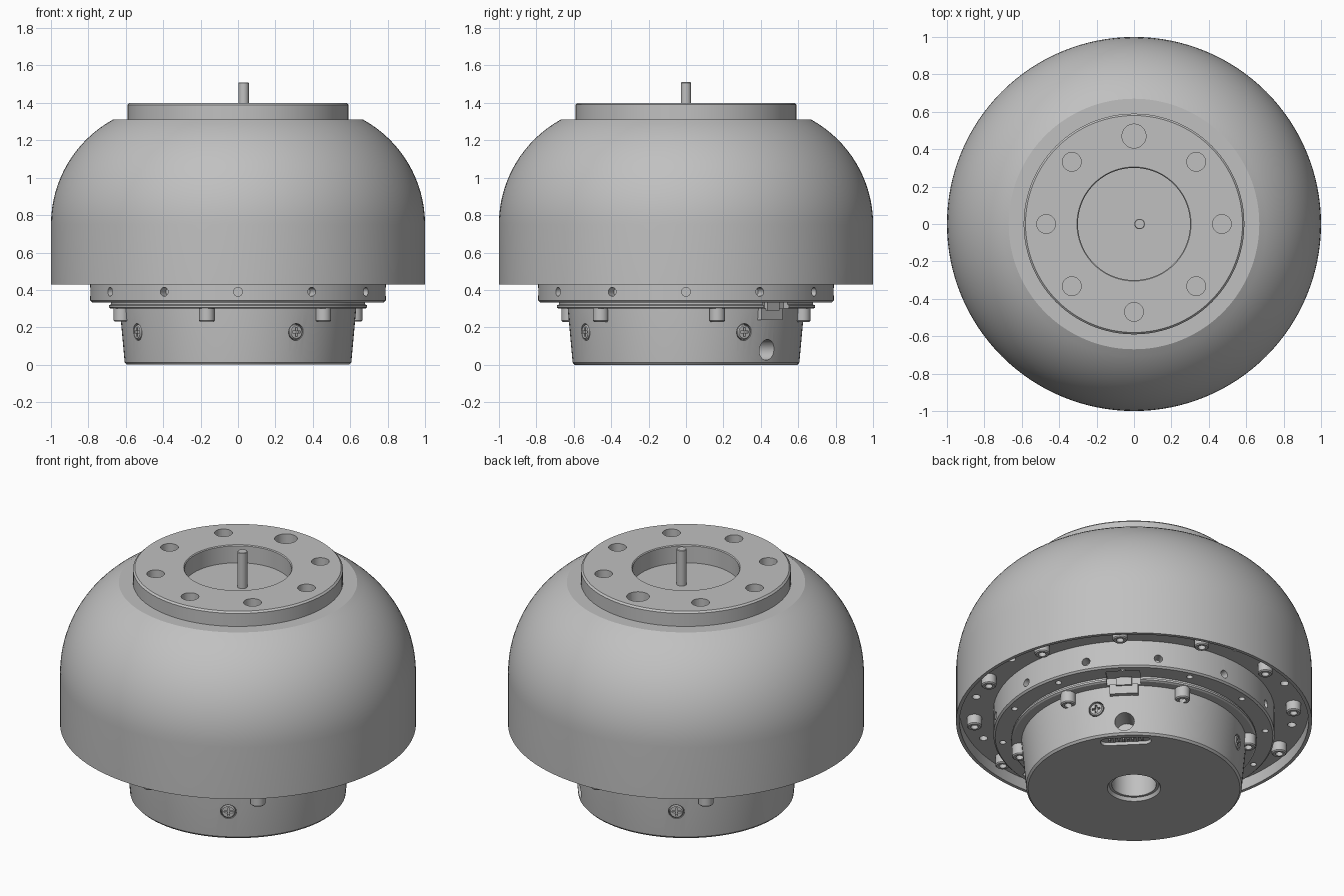
import bpy, bmesh, math
from mathutils import Matrix, Vector

cube = bpy.data.objects.get("Cube")
if cube:
    bpy.data.objects.remove(cube, do_unlink=True)

grey = bpy.data.materials.new("machined_grey")
grey.use_nodes = True
COLOUR = (0.53, 0.53, 0.53, 1)
grey.diffuse_color = COLOUR
grey.node_tree.nodes["Principled BSDF"].inputs["Base Color"].default_value = COLOUR

OUT, DOWN = 90, 180  # tilts that aim local z outwards or downwards


def polar(az, r, z, tilt=0):
    """Position on a circle round the z axis, with local x pointing outwards."""
    return (Matrix.Rotation(math.radians(az), 4, 'Z') @ Matrix.Translation((r, 0, z))
            @ Matrix.Rotation(math.radians(tilt), 4, 'Y'))


def finish(name, bm):
    bmesh.ops.recalc_face_normals(bm, faces=bm.faces)
    mesh = bpy.data.meshes.new(name)
    bm.to_mesh(mesh)
    bm.free()
    mesh.materials.append(grey)
    obj = bpy.data.objects.new(name, mesh)
    bpy.context.collection.objects.link(obj)
    return obj


def lathe(name, profile, steps=96):
    """Revolve a closed (radius, height) outline."""
    bm = bmesh.new()
    vs = [bm.verts.new((r, 0, z)) for r, z in profile]
    edges = [bm.edges.new((a, b)) for a, b in zip(vs, vs[1:] + vs[:1])
             if a.co.x > 0 or b.co.x > 0]
    bmesh.ops.spin(bm, geom=vs + edges, cent=(0, 0, 0), axis=(0, 0, 1),
                   angle=math.tau, steps=steps, use_duplicate=False)
    bmesh.ops.remove_doubles(bm, verts=bm.verts, dist=0.0001)
    return finish(name, bm)


def cylinders(name, items, segments=24):
    """One mesh made of cylinders given as (matrix, radius, depth)."""
    bm = bmesh.new()
    for m, radius, depth in items:
        bmesh.ops.create_cone(bm, cap_ends=True, segments=segments, radius1=radius,
                              radius2=radius, depth=depth, matrix=m)
    return finish(name, bm)


def boxes(name, items):
    """One mesh made of boxes given as (matrix, size)."""
    bm = bmesh.new()
    for m, size in items:
        bmesh.ops.create_cube(bm, size=1, matrix=m @ Matrix.Diagonal((*size, 1)))
    return finish(name, bm)


def prism(name, points, depth, matrix):
    """Flat outline extruded by depth along local z."""
    bm = bmesh.new()
    face = bm.faces.new([bm.verts.new((x, y, 0)) for x, y in points])
    ext = bmesh.ops.extrude_face_region(bm, geom=[face])["geom"]
    bmesh.ops.translate(bm, vec=Vector((0, 0, depth)),
                        verts=[v for v in ext if isinstance(v, bmesh.types.BMVert)])
    bm.transform(matrix)
    return finish(name, bm)


def cut(obj, cutter):
    """Subtract the cutter and discard it."""
    mod = obj.modifiers.new("cut", 'BOOLEAN')
    mod.operation, mod.solver, mod.object = 'DIFFERENCE', 'EXACT', cutter
    bpy.context.view_layer.update()
    graph = bpy.context.evaluated_depsgraph_get()
    mesh = bpy.data.meshes.new_from_object(obj.evaluated_get(graph))
    obj.modifiers.clear()
    obj.data = mesh
    bpy.data.objects.remove(cutter, do_unlink=True)


def copies(obj, matrices):
    """Place the object and linked copies of it."""
    for i, m in enumerate(matrices):
        o = obj
        if i:
            o = bpy.data.objects.new(f"{obj.name}_{i + 1}", obj.data)
            bpy.context.collection.objects.link(o)
        o.matrix_world = m


TWELVE = [30 * i for i in range(12)]

# Domed shell with a recessed underside
R = 0.64
top = math.asin(0.56 / R)
arc = [(1 - R + R * math.cos(top * i / 16), 0.75 + R * math.sin(top * i / 16)) for i in range(17)]
dome = lathe("domed_shell", [(0.585, 0.50), (0.98, 0.50), (0.98, 0.43), (1, 0.43)]
             + arc + [(0.585, 1.31)], 128)
cut(dome, cylinders("cutter", [(polar(a, 0.9, 0.5), 0.024, 0.12) for a in TWELVE]))

# Top mounting ring with eight holes, one of them larger
ring = lathe("mounting_ring", [(0.30, 1.22), (0.59, 1.22), (0.59, 1.39), (0.58, 1.40),
                               (0.305, 1.40), (0.30, 1.395)])
cut(ring, cylinders("cutter", [(polar(45 * i, 0.47, 1.3), 0.064 if i == 2 else 0.05, 0.4)
                               for i in range(8)], 32))

# Inner core, whose top is the floor of the ring opening, and the pin
lathe("inner_core", [(0, 0.48), (0.58, 0.48), (0.58, 1.24), (0.31, 1.24), (0.31, 1.29), (0, 1.29)])
pin = lathe("centre_pin", [(0, 1.27), (0.028, 1.27), (0.028, 1.507), (0.025, 1.51), (0, 1.51)], 24)
pin.location.x = 0.03

# Flange with radial holes, underside holes and a connector notch
flange = lathe("flange", [(0.125, 0.30), (0.68, 0.30), (0.69, 0.306), (0.69, 0.318), (0.68, 0.322),
                          (0.68, 0.333), (0.78, 0.333), (0.79, 0.343), (0.79, 0.51), (0.125, 0.51)])
cut(flange, cylinders("cutter", [(polar(a, 0.79, 0.39, OUT), 0.024, 0.12) for a in TWELVE]
                      + [(polar(a + 15, 0.74, 0.333), 0.018, 0.06) for a in TWELVE], 16))
cut(flange, boxes("cutter", [(polar(45, 0.69, 0.31), (0.10, 0.19, 0.07))]))

# Tapered base with a central bore
base = lathe("base", [(0.125, 0.34), (0.125, 0.02), (0.14, 0.02), (0.15, 0), (0.595, 0),
                      (0.606, 0.012), (0.632, 0.30), (0.632, 0.34)])
SCREWS = [30, 120, 210, 300]
cut(base, cylinders("cutter", [(polar(a, 0.62, 0.175, OUT), 0.045, 0.06) for a in SCREWS]
                    + [(polar(45, 0.60, 0.08, OUT), 0.055, 0.22)], 32))

# Rounded connector slot in the base, with a row of contacts
half = [math.radians(15 * i) for i in range(13)]
slot = [(0.038 * math.cos(t), 0.105 + 0.038 * math.sin(t)) for t in half]
slot += [(-x, -y) for x, y in slot]
cut(base, prism("cutter", slot, 0.04, polar(45, 0.525, -0.02)))
boxes("slot_contacts", [(polar(45, 0.525, 0.014) @ Matrix.Translation((0, 0.026 * (i - 3.5), 0)),
                         (0.03, 0.012, 0.016)) for i in range(8)])

# Connector tab under the flange
boxes("connector_tab", [(polar(45, 0.625, 0.27), (0.05, 0.16, 0.06)),
                        (polar(45, 0.635, 0.315), (0.05, 0.09, 0.05))])

# Cross-head screws in the side of the base
screw = lathe("side_screw", [(0, 0), (0.04, 0), (0.04, 0.03), (0.034, 0.036), (0, 0.036)], 32)
w, l = 0.006, 0.025
quarter = [(w, w), (w, l), (-w, l)]
cross = [(x * math.cos(k) - y * math.sin(k), x * math.sin(k) + y * math.cos(k))
         for k in (i * math.pi / 2 for i in range(4)) for x, y in quarter]
cut(screw, prism("cutter", cross, 0.05, Matrix.Translation((0, 0, 0.018))))
copies(screw, [polar(a, 0.588, 0.175, OUT) for a in SCREWS])


# Socket-head bolts under the flange and under the shell
def socket_bolt(name, height):
    return lathe(name, [(0, 0), (0.042, 0), (0.042, height - 0.006), (0.036, height),
                        (0.021, height), (0.021, height - 0.035), (0, height - 0.035)], 24)


copies(socket_bolt("base_bolt", 0.08), [polar(15 + 60 * i, 0.645, 0.31, DOWN) for i in range(6)])
copies(socket_bolt("shell_bolt", 0.07), [polar(a + 15, 0.9, 0.51, DOWN) for a in TWELVE])

# Smooth shading with crisp edges
bpy.ops.object.select_all(action='DESELECT')
for o in bpy.context.scene.objects:
    if o.type == 'MESH':
        o.select_set(True)
        bpy.context.view_layer.objects.active = o
bpy.ops.object.shade_smooth_by_angle(angle=math.radians(30))
